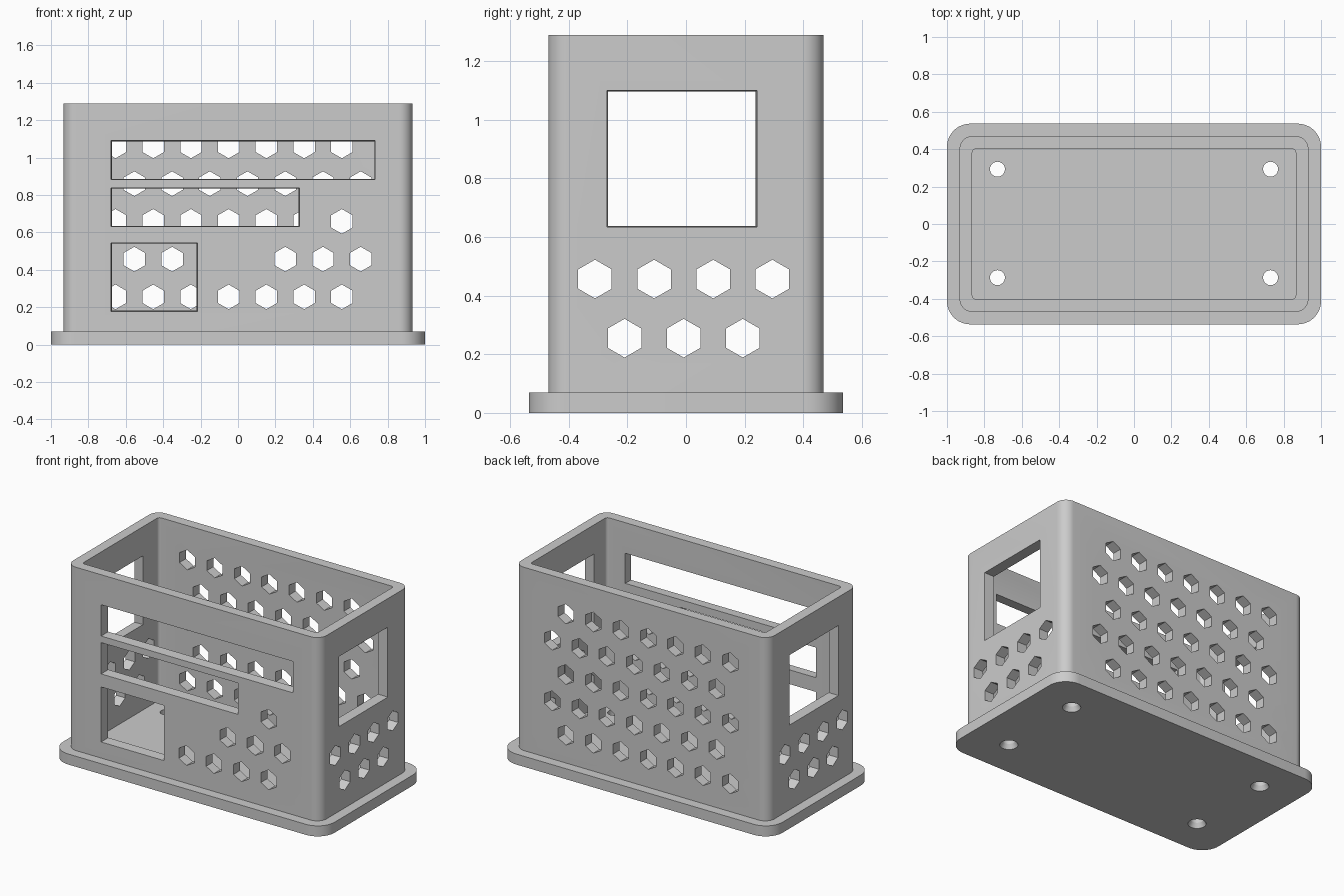
import bpy, bmesh, math

if "Cube" in bpy.data.objects:
    bpy.data.objects.remove(bpy.data.objects["Cube"])

# Orientation of a 2D profile (u, v) extruded along w
AXES = {
    'x': lambda u, v, w: (w, u, v),
    'y': lambda u, v, w: (u, w, v),
    'z': lambda u, v, w: (u, v, w),
}


def loft(bm, axis, sections):
    """Closed solid through matching profiles given as (points, w)."""
    place = AXES[axis]
    rings = [[bm.verts.new(place(u, v, w)) for u, v in pts] for pts, w in sections]
    n = len(rings[0])
    bm.faces.new(rings[0])
    bm.faces.new(rings[-1])
    for a, b in zip(rings, rings[1:]):
        for i in range(n):
            j = (i + 1) % n
            bm.faces.new((a[i], a[j], b[j], b[i]))


def make(name, build):
    bm = bmesh.new()
    build(bm)
    bmesh.ops.recalc_face_normals(bm, faces=bm.faces)
    mesh = bpy.data.meshes.new(name)
    bm.to_mesh(mesh)
    bm.free()
    ob = bpy.data.objects.new(name, mesh)
    bpy.context.collection.objects.link(ob)
    return ob


def polygon(cu, cv, r, n, start=0.0):
    return [(cu + r * math.cos(start + math.tau * i / n),
             cv + r * math.sin(start + math.tau * i / n)) for i in range(n)]


def rounded(hx, hy, r, seg=12):
    pts = []
    for k, (sx, sy) in enumerate([(1, 1), (-1, 1), (-1, -1), (1, -1)]):
        for i in range(seg + 1):
            a = math.pi / 2 * (k + i / seg)
            pts.append((sx * (hx - r) + r * math.cos(a), sy * (hy - r) + r * math.sin(a)))
    return pts


def rect(u0, u1, v0, v1, grow=0.0):
    return [(u0 - grow, v0 - grow), (u1 + grow, v0 - grow),
            (u1 + grow, v1 + grow), (u0 - grow, v1 + grow)]


def boolean(target, tool, operation):
    mod = target.modifiers.new(operation, 'BOOLEAN')
    mod.operation = operation
    mod.solver = 'EXACT'
    mod.object = tool
    bpy.context.view_layer.objects.active = target
    bpy.ops.object.modifier_apply(modifier=mod.name)
    bpy.data.objects.remove(tool, do_unlink=True)


FLOOR, TOP = 0.07, 1.29
HEX, STEP = 0.066, 0.2017


def hexagon(bm, axis, u, v, w0, w1):
    pts = polygon(u, v, HEX, 6, math.pi / 2)
    loft(bm, axis, [(pts, w0), (pts, w1)])


# Tray body: rounded base plate joined to the walls
basket = make("basket", lambda bm: loft(bm, 'z', [
    (rounded(1.0, 0.5365, 0.125), 0), (rounded(1.0, 0.5365, 0.125), FLOOR)]))
boolean(basket, make("wall_block", lambda bm: loft(bm, 'z', [
    (rounded(0.933, 0.47, 0.07), 0.03), (rounded(0.933, 0.47, 0.07), TOP)])), 'UNION')
boolean(basket, make("cavity", lambda bm: loft(bm, 'z', [
    (rounded(0.865, 0.402, 0.02, 5), FLOOR), (rounded(0.865, 0.402, 0.02, 5), TOP + 0.2)])),
    'DIFFERENCE')


# Countersunk screw holes
def screws(bm):
    for x in (-0.73, 0.73):
        for y in (-0.287, 0.293):
            loft(bm, 'z', [(polygon(x, y, r, 24), z) for r, z in
                           ((0.065, -0.02), (0.04, 0.03), (0.04, 0.12))])


# Hexagon grid in the back wall, part of it repeated in the front wall
def long_side_hexes(bm):
    for row in range(5):
        z = 0.255 + row * STEP
        for col in range(7):
            x = -0.655 + col * STEP + (STEP / 2 if row % 2 else 0)
            hexagon(bm, 'y', x, z, 0.35, 0.55)
            if (row, col) in {(0, 3), (0, 4), (0, 5), (0, 6),
                              (1, 4), (1, 5), (1, 6), (2, 6)}:
                hexagon(bm, 'y', x, z, -0.55, -0.35)


# Two hexagon rows and one window in each end wall
def end_cuts(bm):
    for s in (-1, 1):
        for count, z in ((3, 0.255), (4, 0.255 + STEP)):
            for i in range(count):
                hexagon(bm, 'x', -0.008 + (i - (count - 1) / 2) * STEP, z, s * 0.8, s * 1.0)
        window = (-0.266, 0.238, 0.638, 1.096)
        loft(bm, 'x', [(rect(*window, -0.004), s * 0.8), (rect(*window, 0.008), s * 1.0)])


# Flared windows in the front wall
def front_windows(bm):
    for window in ((-0.675, 0.73, 0.885, 1.087), (-0.675, 0.325, 0.633, 0.835),
                   (-0.675, -0.22, 0.18, 0.54)):
        loft(bm, 'y', [(rect(*window, -0.004), -0.35), (rect(*window, 0.008), -0.55)])


for name, build in (("screw_holes", screws), ("long_side_hexes", long_side_hexes),
                    ("end_cuts", end_cuts), ("front_windows", front_windows)):
    boolean(basket, make(name, build), 'DIFFERENCE')

# Single grey finish
grey = bpy.data.materials.new("grey plastic")
grey.diffuse_color = (0.6, 0.6, 0.6, 1)
grey.use_nodes = True
grey.node_tree.nodes["Principled BSDF"].inputs["Base Color"].default_value = grey.diffuse_color
basket.data.materials.clear()
basket.data.materials.append(grey)
for p in basket.data.polygons:
    p.material_index = 0

basket.select_set(True)
bpy.context.view_layer.objects.active = basket
bpy.ops.object.shade_smooth_by_angle(angle=math.radians(25))
